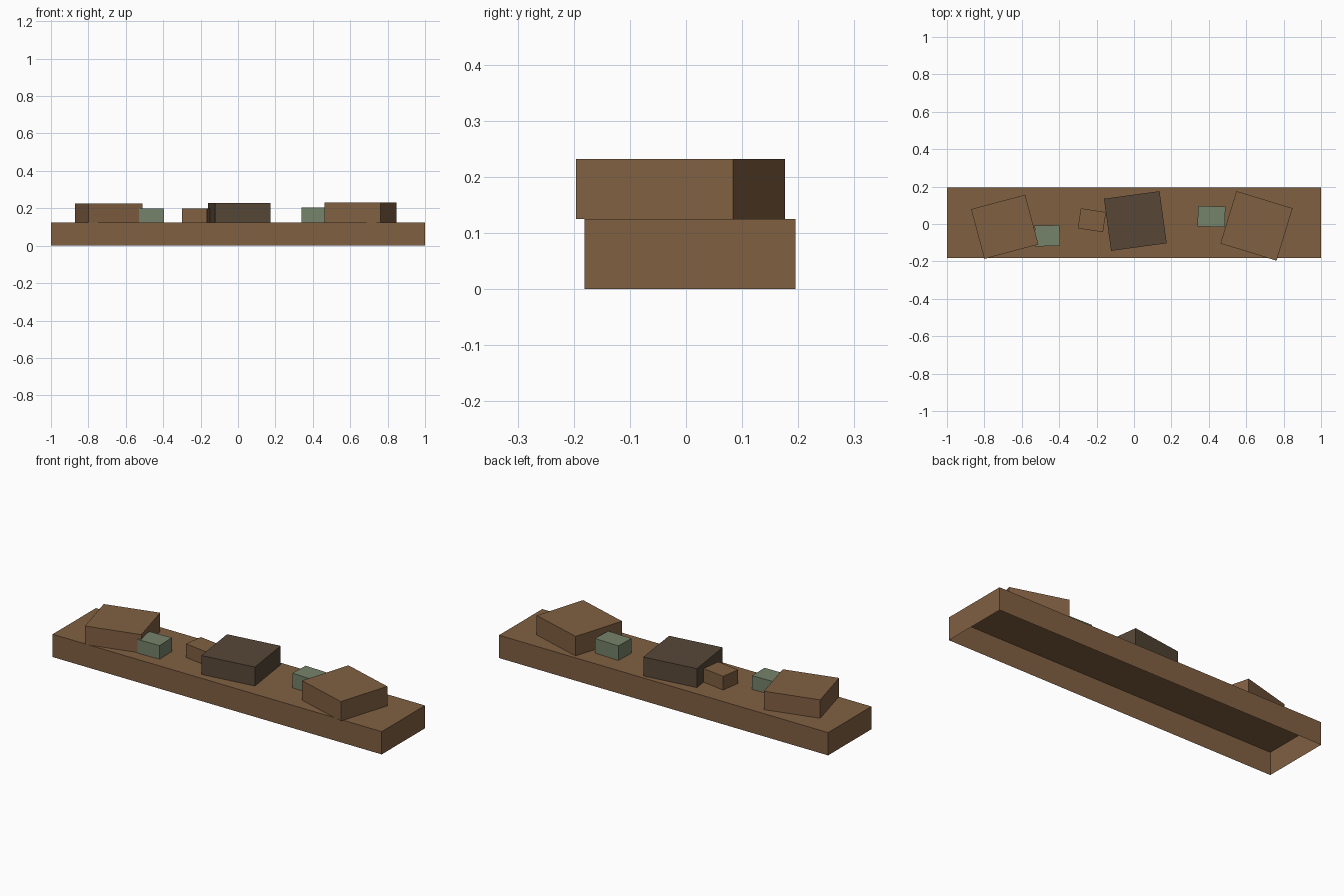
import bpy
import bmesh
from math import radians
from mathutils import Matrix, Vector

if "Cube" in bpy.data.objects:
    bpy.data.objects.remove(bpy.data.objects["Cube"], do_unlink=True)


def make_material(name, rgb):
    mat = bpy.data.materials.new(name)
    mat.use_nodes = True
    color = (*rgb, 1.0)
    mat.diffuse_color = color
    mat.node_tree.nodes["Principled BSDF"].inputs["Base Color"].default_value = color
    return mat


brown = make_material("wood_brown", (0.22, 0.117, 0.055))
dark = make_material("dark_brown", (0.095, 0.064, 0.039))
green = make_material("moss_green", (0.18, 0.23, 0.145))


def open_box(name, x, y, bottom, top, width, depth, angle, mat):
    """Box without an underside, turned about its vertical axis."""
    bm = bmesh.new()
    bmesh.ops.create_cube(bm, size=1)
    bm.normal_update()
    under = [f for f in bm.faces if f.normal.z < -0.9]
    bmesh.ops.delete(bm, geom=under, context="FACES")
    bmesh.ops.scale(bm, vec=Vector((width, depth, top - bottom)), verts=bm.verts)
    mesh = bpy.data.meshes.new(name)
    bm.to_mesh(mesh)
    bm.free()
    mesh.materials.append(mat)
    obj = bpy.data.objects.new(name, mesh)
    obj.matrix_world = (Matrix.Translation((x, y, (bottom + top) / 2))
                        @ Matrix.Rotation(radians(angle), 4, "Z"))
    bpy.context.collection.objects.link(obj)
    return obj


# Hollow plank
DECK = 0.125
open_box("plank", 0, 0.007, 0, DECK, 2, 0.376, 0, brown)

# Blocks on the plank: name, x, y, top, width, depth, angle, material
blocks = [
    ("right_large_block", -0.691, -0.015, 0.226, 0.299, 0.275, 15, brown),
    ("middle_large_block", 0.007, 0.016, 0.229, 0.3, 0.281, 7.8, dark),
    ("left_large_block", 0.655, -0.01, 0.232, 0.314, 0.293, -17, brown),
    ("small_brown_block", -0.225, 0.02, 0.2, 0.136, 0.108, -8.7, brown),
    ("right_green_block", -0.463, -0.063, 0.2, 0.133, 0.111, 1.5, green),
    ("left_green_block", 0.414, 0.04, 0.205, 0.146, 0.11, -2, green),
]
for name, x, y, top, width, depth, angle, mat in blocks:
    open_box(name, x, y, DECK, top, width, depth, angle, mat)
